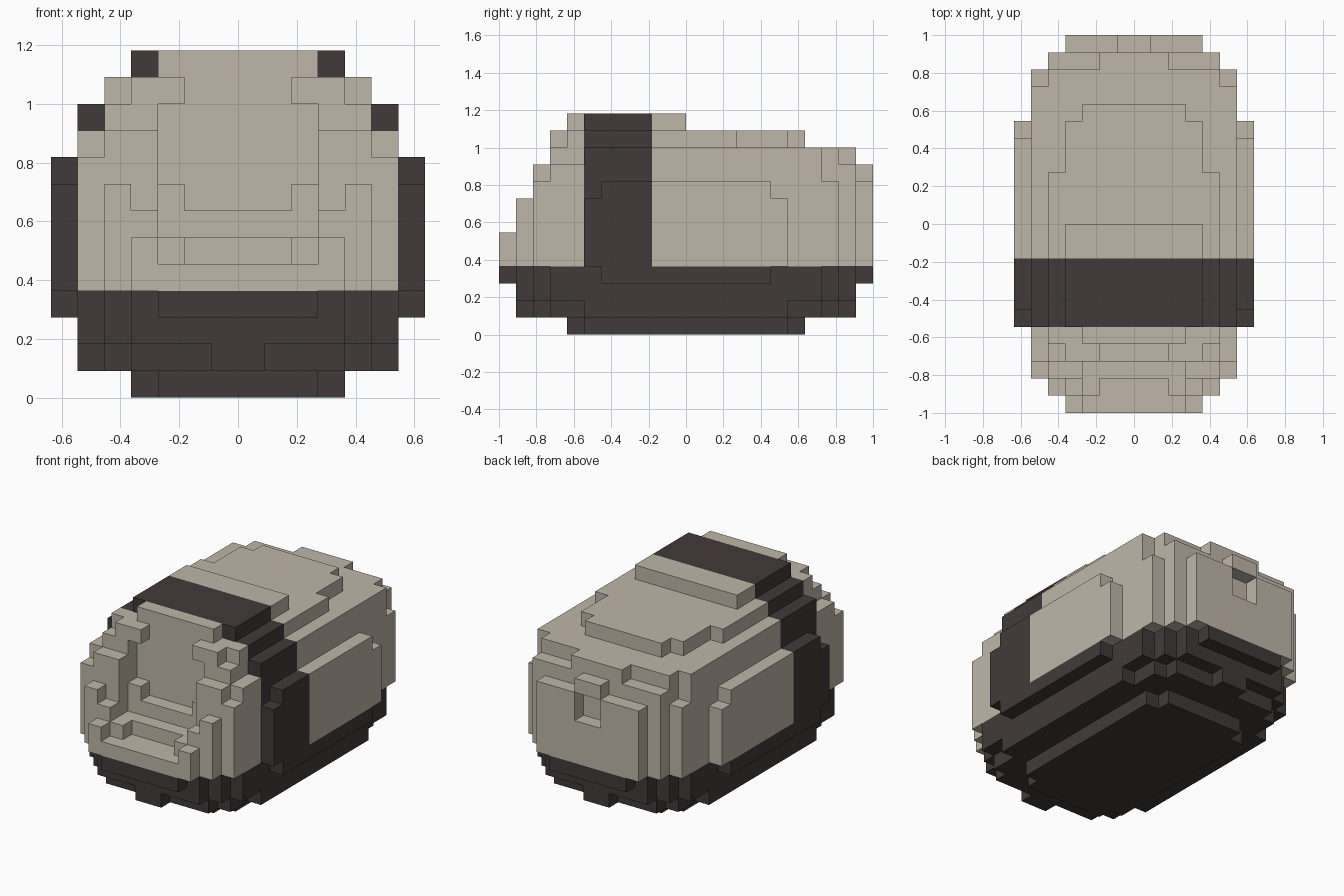
import bpy, bmesh, math
from mathutils import Vector

if "Cube" in bpy.data.objects:
    bpy.data.objects.remove(bpy.data.objects["Cube"], do_unlink=True)

UNIT = 1 / 11   # edge length of one block
solid = set()   # every filled block, as (x, y, z) cells


def cells(x0, x1, y0, y1, z0, z1):
    """Cells of a box given on the +x side, together with its mirror image."""
    return {(cx, y, z) for x in range(x0, x1) for cx in (x, -x - 1)
            for y in range(y0, y1) for z in range(z0, z1)}


def add(*box):
    solid.update(cells(*box))


def cut(*box):
    solid.difference_update(cells(*box))


def layer(z0, z1, *steps):
    """Stepped slab, equal front and back: (half width, half length) pairs."""
    for width, length in steps:
        add(0, width, -length, length, z0, z1)


def rear(z0, z1, *steps):
    """Stepped slab behind the strap's front edge: (half width, back) pairs."""
    for width, back in steps:
        add(0, width, -6, back, z0, z1)


def nose(x0, x1, *steps):
    """Column of the front at one distance from the middle: (front, z0, z1)."""
    for front, z0, z1 in steps:
        add(x0, x1, -front, -6, z0, z1)


def material(name, colour):
    mat = bpy.data.materials.new(name)
    mat.use_nodes = True
    mat.diffuse_color = (*colour, 1)
    mat.node_tree.nodes["Principled BSDF"].inputs["Base Color"].default_value = (*colour, 1)
    return mat


def build(name, part, mat):
    """Mesh the outer faces of a group of cells, leaving out buried ones."""
    bm = bmesh.new()
    verts = {}

    def vert(p):
        key = tuple(round(c) for c in p)
        if key not in verts:
            verts[key] = bm.verts.new(Vector(key) * UNIT)
        return verts[key]

    for cell in sorted(part):
        for axis in range(3):
            for side in (0, 1):
                n = Vector((0, 0, 0))
                n[axis] = 2 * side - 1
                if tuple(int(a + b) for a, b in zip(cell, n)) in solid:
                    continue
                u, v = Vector((0, 0, 0)), Vector((0, 0, 0))
                u[(axis + 1) % 3] = v[(axis + 2) % 3] = 1
                corner = Vector(cell)
                corner[axis] += side
                quad = [corner, corner + u, corner + u + v, corner + v]
                bm.faces.new([vert(p) for p in (quad if side else quad[::-1])])
    bmesh.ops.dissolve_limit(bm, angle_limit=math.radians(1),
                             verts=bm.verts[:], edges=bm.edges[:])
    mesh = bpy.data.meshes.new(name)
    bm.to_mesh(mesh)
    bm.free()
    mesh.materials.append(mat)
    bpy.context.collection.objects.link(bpy.data.objects.new(name, mesh))


# Underside
layer(0, 1, (4, 6), (3, 7))
layer(1, 2, (6, 6), (5, 8), (4, 9), (1, 10))
layer(2, 3, (6, 8), (5, 9), (4, 10))
layer(3, 4, (7, 5), (6, 8), (5, 9), (4, 10), (3, 11))

# Middle and rear shell
rear(4, 9, (6, 9), (5, 10), (4, 11))
rear(9, 10, (6, 8), (5, 10), (1, 11))
rear(10, 11, (6, 8), (5, 9), (2, 10))
rear(11, 12, (5, 3), (4, 6), (3, 7))
rear(12, 13, (4, 0))

# Raised side panels
add(6, 7, -6, 6, 4, 8)
add(6, 7, -5, 5, 8, 9)

# Rear port
cut(0, 1, 10, 11, 7, 9)

# Front: recessed window, its frame and the bumper
nose(0, 2, (11, 4, 5), (9, 5, 6), (8, 6, 7), (7, 7, 13))
nose(2, 3, (11, 4, 5), (10, 5, 6), (8, 6, 8), (7, 8, 11), (8, 11, 12), (7, 12, 13))
nose(3, 4, (11, 4, 6), (10, 6, 7), (9, 7, 10), (8, 10, 12))
nose(4, 5, (10, 4, 8), (9, 8, 10), (8, 10, 11), (7, 11, 12))
nose(5, 6, (9, 4, 9), (8, 9, 10))

# Split the blocks into coloured parts
beige = material("warm beige", (0.52, 0.47, 0.39))
dark = material("dark brown grey", (0.053, 0.042, 0.041))
upper = {c for c in solid if c[2] >= 4}
strap = {c for c in upper if -6 <= c[1] < -2}
build("underside", solid - upper, dark)
build("strap", strap, dark)
build("front_shell", {c for c in upper if c[1] < -6}, beige)
build("rear_shell", {c for c in upper if c[1] >= -2}, beige)
